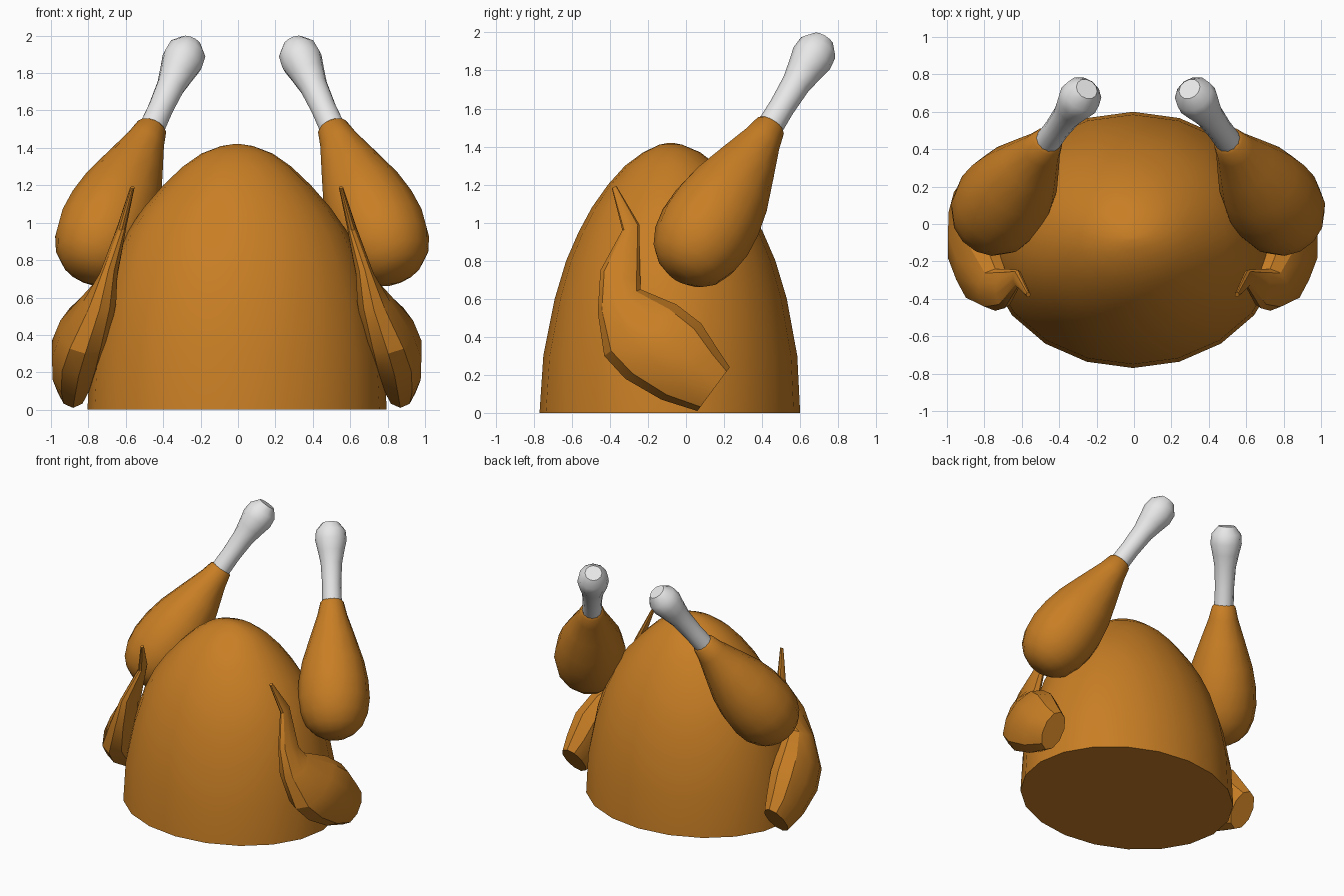
import bpy, bmesh, math
from mathutils import Vector

if "Cube" in bpy.data.objects:
    bpy.data.objects.remove(bpy.data.objects["Cube"])


def material(name, rgb):
    m = bpy.data.materials.new(name)
    m.diffuse_color = (*rgb, 1)
    m.use_nodes = True
    m.node_tree.nodes["Principled BSDF"].inputs["Base Color"].default_value = m.diffuse_color
    return m


SKIN = material("roasted_skin", (0.58, 0.21, 0.018))
BONE = material("bone_white", (0.8, 0.8, 0.8))


def loft(name, rings, sides, mat, angle=40):
    """Skin a closed tube through elliptical rings (centre, half axis u, half axis v)."""
    bm = bmesh.new()
    loops = []
    for c, u, v in rings:
        loops.append([bm.verts.new(Vector(c) + Vector(u) * math.cos(a) + Vector(v) * math.sin(a))
                      for a in (2 * math.pi * i / sides for i in range(sides))])
    for a, b in zip(loops, loops[1:]):
        for i in range(sides):
            j = (i + 1) % sides
            bm.faces.new((a[i], a[j], b[j], b[i]))
    bm.faces.new(loops[0])
    bm.faces.new(loops[-1])
    bmesh.ops.recalc_face_normals(bm, faces=bm.faces)
    me = bpy.data.meshes.new(name)
    bm.to_mesh(me)
    bm.free()
    me.materials.append(mat)
    ob = bpy.data.objects.new(name, me)
    bpy.context.collection.objects.link(ob)
    bpy.ops.object.select_all(action='DESELECT')
    ob.select_set(True)
    bpy.context.view_layer.objects.active = ob
    bpy.ops.object.shade_smooth_by_angle(angle=math.radians(angle))
    return ob


def turned(start, axis, profile):
    """Rings of a round part: profile holds (distance along axis, radius)."""
    d = Vector(axis).normalized()
    u = d.cross(Vector((0, 0, 1))).normalized()
    v = d.cross(u)
    return [(Vector(start) + d * t, u * r, v * r) for t, r in profile]


# Body: oval dome, each row is height, half width, front y, back y
body = [(0, .80, -.77, .60), (.3, .785, -.75, .585), (.6, .725, -.69, .53),
        (.8, .66, -.63, .47), (.95, .59, -.565, .405), (1.08, .50, -.495, .335),
        (1.2, .395, -.41, .255), (1.3, .29, -.32, .165), (1.37, .19, -.225, .075),
        (1.41, .085, -.14, -.02), (1.42, .02, -.09, -.07)]
loft("body", [((-.005, (f + b) / 2, z), (0, (b - f) / 2, 0), (w, 0, 0))
              for z, w, f, b in body], 20, SKIN)

# Legs: drumstick and bone share one slanted axis
drum = [(0, .075), (.035, .145), (.09, .20), (.18, .24), (.29, .256), (.42, .248),
        (.56, .22), (.74, .16), (.90, .105), (.99, .083), (1.005, .066)]
bone = [(.97, .07), (1.12, .068), (1.27, .076), (1.36, .094), (1.44, .112),
        (1.51, .105), (1.565, .06)]
for side, s in (("left", -1), ("right", 1)):
    start = (.022 + s * .842, -.04, .72)
    axis = (-s * .365, .49, .80)
    loft(side + "_drumstick", turned(start, axis, drum), 14, SKIN)
    loft(side + "_leg_bone", turned(start, axis, bone), 12, BONE)

# Wings: folded tube; rows are out x, y, z, half axis in side plane (y, z), half thickness
wing = [(.558, -.378, 1.188, .012, .006, .012), (.615, -.29, .975, .045, .015, .025),
        (.685, -.345, .72, .105, -.03, .05), (.735, -.352, .59, .112, .06, .095),
        (.81, -.24, .435, .19, .135, .14), (.845, -.12, .325, .20, .145, .15),
        (.865, .02, .20, .15, .13, .125), (.875, .145, .125, .085, .115, .085)]
for side, s in (("left", -1), ("right", 1)):
    loft(side + "_wing", [((-.007 + s * x, y, z), (0, hy, hz), (s * hx, 0, 0))
                          for x, y, z, hy, hz, hx in wing], 10, SKIN, 30)
